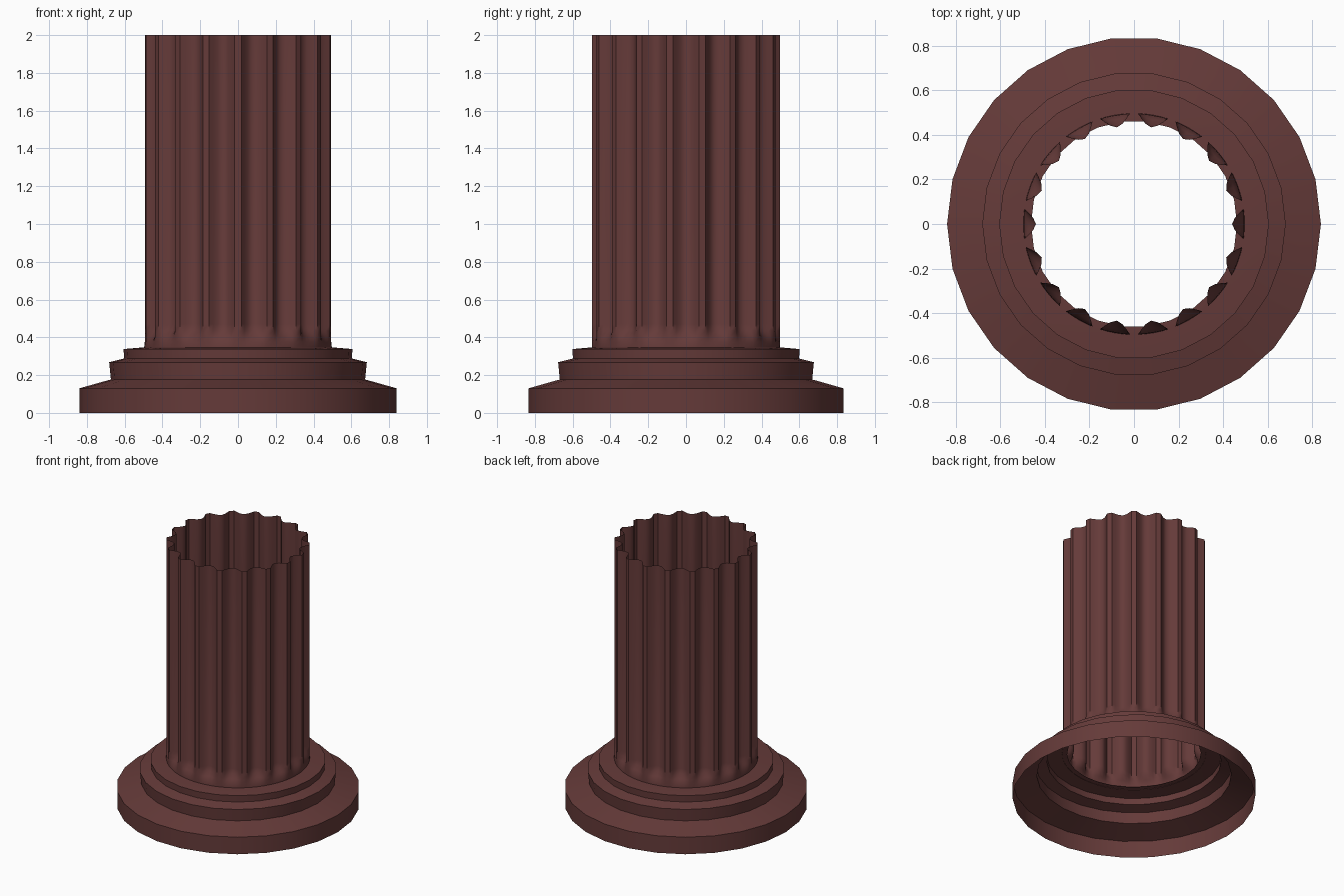
import bpy, math

if "Cube" in bpy.data.objects:
    bpy.data.objects.remove(bpy.data.objects["Cube"])

stone = bpy.data.materials.new("dark red stone")
stone.diffuse_color = (0.13, 0.043, 0.041, 1)
stone.use_nodes = True
stone.node_tree.nodes["Principled BSDF"].inputs["Base Color"].default_value = stone.diffuse_color


def make_shell(name, rings, smooth_deg):
    """Join closed rings of points, all of equal count, into an open shell."""
    n = len(rings[0])
    verts = [p for ring in rings for p in ring]
    faces = []
    for j in range(len(rings) - 1):
        for i in range(n):
            k = (i + 1) % n
            faces.append((j*n + i, j*n + k, (j+1)*n + k, (j+1)*n + i))
    mesh = bpy.data.meshes.new(name)
    mesh.from_pydata(verts, [], faces)
    mesh.materials.append(stone)
    obj = bpy.data.objects.new(name, mesh)
    bpy.context.collection.objects.link(obj)
    bpy.ops.object.select_all(action='DESELECT')
    obj.select_set(True)
    bpy.context.view_layer.objects.active = obj
    bpy.ops.object.shade_smooth_by_angle(angle=math.radians(smooth_deg))
    return obj


def polar(r, deg, z):
    a = math.radians(deg)
    return (r * math.cos(a), r * math.sin(a), z)


# stepped base: 26-sided hollow turned profile
SIDES = 26
profile = [(0.84, 0), (0.84, 0.13), (0.673, 0.177), (0.682, 0.268),
           (0.603, 0.288), (0.606, 0.338), (0.50, 0.347), (0.463, 0.348)]
make_shell("stepped_base",
           [[polar(r, 360 * i / SIDES, z) for i in range(SIDES)]
            for r, z in profile], 12 + 4)

# fluted shaft: 18 grooves that run out to a plain round foot
R = 0.497
groove = [(-8, 0), (-6, 0.022), (-3.5, 0.043), (0, 0.056),
          (3.5, 0.043), (6, 0.022), (8, 0)]
levels = [(0.345, 0), (0.375, 0.05), (0.405, 0.4), (0.435, 0.8), (0.47, 1), (2.0, 1)]
make_shell("fluted_shaft",
           [[polar(R - d * depth, 20 * f + a, z) for f in range(18) for a, d in groove]
            for z, depth in levels], 50)
